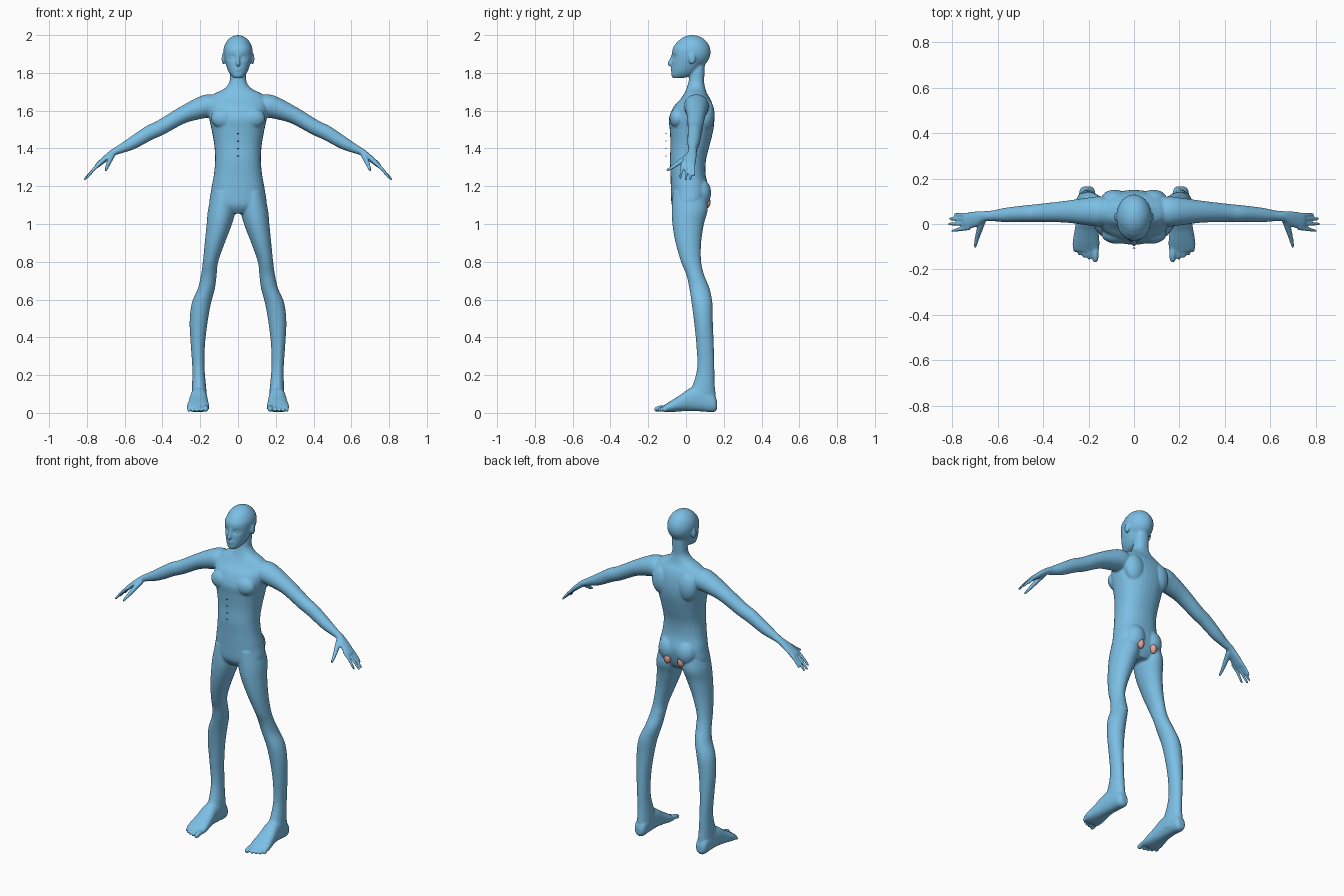
import bpy, bmesh
from math import cos, sin, pi, exp
from mathutils import Vector, Matrix

bm = bmesh.new()


def material(name, colour):
    m = bpy.data.materials.new(name)
    m.diffuse_color = colour
    return m


def spline(rows, n=5):
    """Catmull-Rom interpolation of rows of numbers."""
    out, last = [], len(rows) - 1
    for i in range(last):
        a, b, c, d = rows[max(i - 1, 0)], rows[i], rows[i + 1], rows[min(i + 2, last)]
        for k in range(n):
            t = k / n
            out.append([0.5 * (2 * q + (r - p) * t + (2 * p - 5 * q + 4 * r - s) * t * t
                               + (3 * q - p - 3 * r + s) * t ** 3)
                        for p, q, r, s in zip(a, b, c, d)])
    return out + [list(rows[-1])]


def loft(rings, power=2.0, seg=32):
    """Closed skin through rings given as (centre, half axis u, half axis v)."""
    loops = []
    for c, u, v in rings:
        loop = []
        for i in range(seg):
            ca, sa = cos(2 * pi * i / seg), sin(2 * pi * i / seg)
            p = abs(ca) ** (2 / power) * (1 if ca > 0 else -1)
            q = abs(sa) ** (2 / power) * (1 if sa > 0 else -1)
            loop.append(bm.verts.new(c + u * p + v * q))
        loops.append(loop)
    for a, b in zip(loops, loops[1:]):
        for i in range(seg):
            j = (i + 1) % seg
            bm.faces.new((a[i], a[j], b[j], b[i]))
    bm.faces.new(loops[0][::-1])
    bm.faces.new(loops[-1])


def stack(rows, side=1, power=2.0):
    """Horizontal sections: z, x0, x1, y front, y back."""
    loft([(Vector((side * (x0 + x1) / 2, (y0 + y1) / 2, z)),
           Vector((side * (x1 - x0) / 2, 0, 0)), Vector((0, (y1 - y0) / 2, 0)))
          for z, x0, x1, y0, y1 in spline(rows)], power)


def limb(rows, side, power=2.0):
    """Tube along a path: x, y, z, half width across, half thickness."""
    pts = spline(rows)
    rings = []
    for i, (x, y, z, w, h) in enumerate(pts):
        a, b = Vector(pts[max(i - 1, 0)][:3]), Vector(pts[min(i + 1, len(pts) - 1)][:3])
        d = (b - a).normalized()
        hint = Vector((0, 1, 0)) if abs(d.y) < 0.75 else Vector((1, 0, 0))
        u = (hint - d * hint.dot(d)).normalized()
        v = d.cross(u)
        s = Vector((side, 1, 1))
        rings.append((Vector((x, y, z)) * s, u * w * s, v * h * s))
    loft(rings, power)


def digit(points, r0, r1, side):
    """Finger or toe with a rounded tip."""
    n = len(points) - 1
    rows = [(*p, r0 + (r1 - r0) * i / n, r0 + (r1 - r0) * i / n) for i, p in enumerate(points)]
    limb(rows, side)
    ball(points[-1], (r1, r1, r1), side)


def ball(c, r, side=1, target=None):
    m = Matrix.Translation((c[0] * side, c[1], c[2])) @ Matrix.Diagonal((*r, 1))
    bmesh.ops.create_uvsphere(target or bm, u_segments=32, v_segments=20, radius=1, matrix=m)


def make_object(name, mesh_bm, mat):
    bmesh.ops.recalc_face_normals(mesh_bm, faces=mesh_bm.faces)
    me = bpy.data.meshes.new(name)
    mesh_bm.to_mesh(me)
    mesh_bm.free()
    me.materials.append(mat)
    me.shade_smooth()
    ob = bpy.data.objects.new(name, me)
    bpy.context.collection.objects.link(ob)
    return ob


# Torso and neck: z, half width, front, back
torso = [(1.055, .06, -.045, .085), (1.10, .145, -.075, .108), (1.18, .142, -.08, .122),
         (1.26, .128, -.082, .104), (1.34, .121, -.085, .106), (1.42, .126, -.082, .126),
         (1.50, .140, -.086, .145), (1.56, .153, -.09, .15), (1.62, .160, -.066, .143),
         (1.66, .155, -.03, .13), (1.69, .125, -.01, .112), (1.715, .075, .002, .103),
         (1.75, .046, .013, .096), (1.80, .042, .02, .098), (1.85, .04, .03, .10)]
stack([(z, -w, w, f, b) for z, w, f, b in torso], power=2.25)

# Face, skull, nose and lips
face = [(1.772, .022, -.068, -.02), (1.785, .036, -.077, .03), (1.81, .052, -.077, .06),
        (1.85, .066, -.075, .09), (1.89, .073, -.074, .105), (1.93, .073, -.07, .11),
        (1.965, .055, -.046, .10)]
stack([(z, -w, w, f, b) for z, w, f, b in face], power=2.15)
ball((0, .033, 1.91), (.078, .097, .09))
limb([(0, -.068, 1.898, .008, .007), (0, -.080, 1.865, .010, .008), (0, -.084, 1.85, .015, .011),
      (0, -.078, 1.839, .010, .006)], 1)
ball((0, -.076, 1.823), (.019, .006, .005))
ball((0, -.075, 1.812), (.017, .006, .005))
for v in bm.verts:                       # eye sockets
    if v.co.y < 0 and 1.84 < v.co.z < 1.93:
        for s in (1, -1):
            d = ((v.co.x - s * .031) / .017) ** 2 + ((v.co.z - 1.882) / .012) ** 2
            v.co.y += .012 * exp(-d)

for s in (1, -1):
    ball((.031, -.053, 1.882), (.011, .011, .008), s)        # eye
    ball((.077, .032, 1.875), (.010, .018, .030), s)         # ear
    ball((.058, .075, 1.165), (.062, .058, .075), s)         # buttock
    ball((.075, -.045, 1.56), (.068, .042, .055), s)         # chest muscle
    ball((.085, .105, 1.58), (.062, .046, .085), s)          # shoulder blade

    # Leg: z, inner x, outer x, front, back
    stack([(1.17, .015, .135, -.07, .10), (1.08, .012, .158, -.075, .115),
           (1.00, .032, .166, -.072, .095), (.90, .070, .176, -.055, .08),
           (.80, .105, .186, -.026, .08), (.73, .113, .196, .002, .096),
           (.66, .122, .212, .018, .124), (.58, .143, .245, .03, .14),
           (.48, .161, .256, .043, .142), (.36, .175, .250, .055, .147),
           (.24, .177, .242, .059, .150), (.15, .170, .243, .036, .152),
           (.09, .165, .245, .0, .158), (.04, .165, .243, .0, .16)], s)

    # Foot: y, inner x, outer x, bottom, top
    foot = [(.165, .185, .225, .02, .06), (.145, .172, .240, .004, .10),
            (.08, .165, .247, .008, .14), (.02, .162, .254, .010, .13),
            (-.03, .157, .262, .008, .095), (-.08, .152, .270, .004, .064),
            (-.11, .154, .268, .005, .044), (-.122, .158, .255, .008, .036)]
    loft([(Vector((s * (a + b) / 2, y, (lo + hi) / 2)), Vector((s * (b - a) / 2, 0, 0)),
           Vector((0, 0, (hi - lo) / 2))) for y, a, b, lo, hi in spline(foot)], 2.3)
    for x, tip, r in ((.170, -.155, .015), (.197, -.148, .0105), (.219, -.141, .010),
                      (.240, -.131, .0095), (.260, -.117, .009)):
        digit([(x, -.07, .028), (x, tip + .025, .026), (x, tip, r + .004)], r, r * .9, s)

    # Arm and palm: x, y, z, half depth, half thickness
    limb([(.09, .055, 1.615, .055, .05), (.15, .055, 1.625, .066, .062),
          (.21, .055, 1.61, .060, .056), (.30, .054, 1.573, .048, .044),
          (.41, .049, 1.51, .040, .040), (.47, .046, 1.482, .037, .039),
          (.56, .040, 1.428, .032, .033), (.62, .036, 1.398, .024, .024),
          (.66, .034, 1.379, .023, .018), (.70, .022, 1.348, .034, .016),
          (.74, .012, 1.314, .037, .013), (.752, .011, 1.302, .034, .009)], s)
    for base, tip in ((.040, (.788, .042, 1.257)), (.021, (.810, .024, 1.238)),
                      (.002, (.813, .000, 1.236)), (-.017, (.800, -.030, 1.244))):
        digit([(.725, base, 1.326), (.765, (base + tip[1]) / 2, 1.288), tip], .0105, .0065, s)
    digit([(.665, .022, 1.367), (.682, -.030, 1.330), (.692, -.065, 1.305),
           (.700, -.098, 1.285)], .016, .007, s)             # thumb

# Fuse all parts into one smooth skin
blue = material("skin_blue", (.20, .52, .78, 1))
body = make_object("body", bm, blue)
rem = body.modifiers.new("fuse", 'REMESH')
rem.mode = 'VOXEL'
rem.voxel_size = .0052
rem.use_smooth_shade = True
smo = body.modifiers.new("relax", 'SMOOTH')
smo.factor = .5
smo.iterations = 4

# Coloured pads at the back of the hips
pads = bmesh.new()
for s in (1, -1):
    ball((.045, .112, 1.115), (.020, .018, .030), s, pads)
make_object("seat_pads", pads, material("pad_red", (.80, .38, .33, 1)))

# Small beads down the front of the belly
beads = bmesh.new()
for z in (1.48, 1.44, 1.40, 1.36):
    ball((0, -.106, z), (.006, .003, .003), 1, beads)
make_object("belly_beads", beads, blue)
